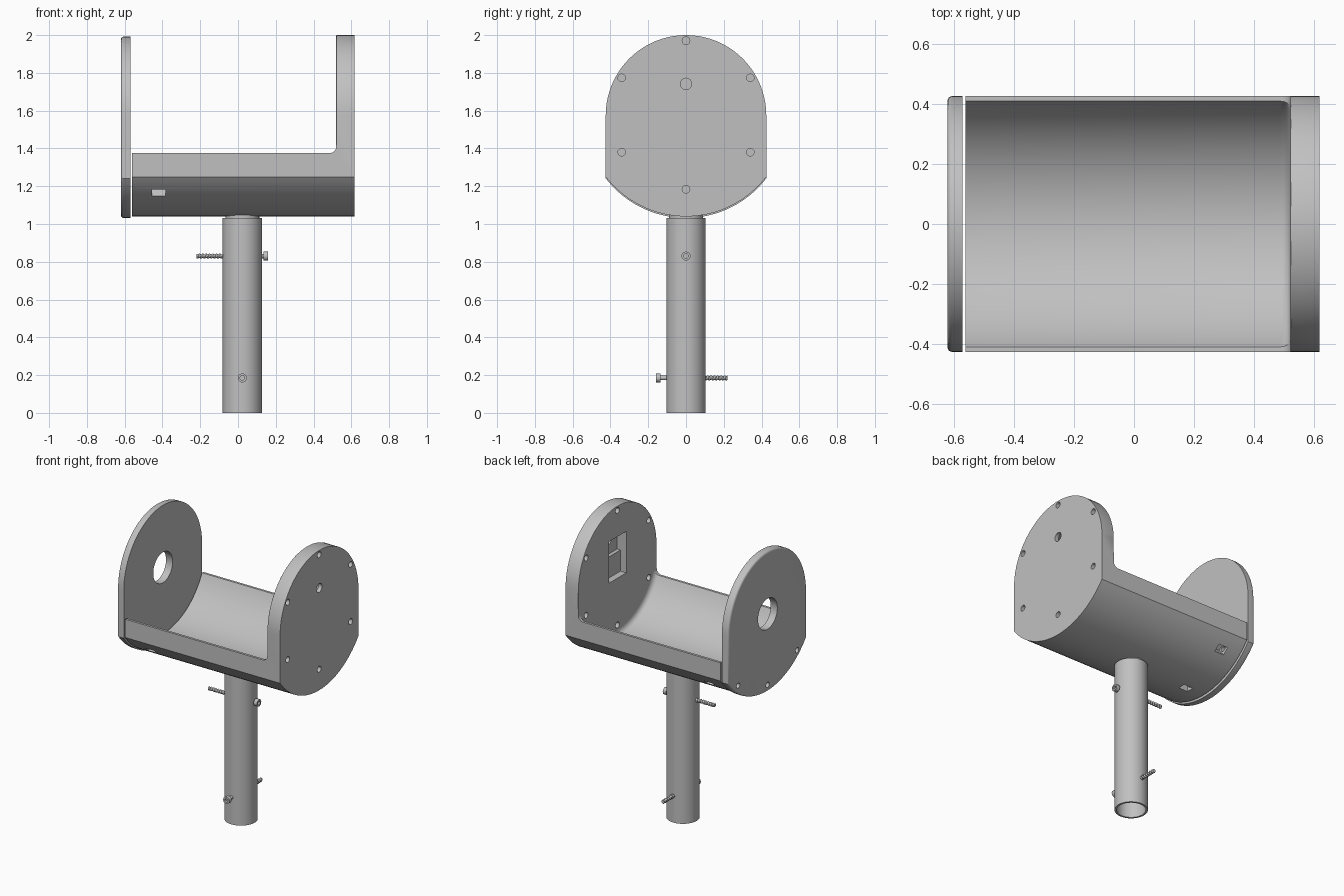
import bpy, bmesh, math
from math import sin, cos, pi, radians

cube = bpy.data.objects.get("Cube")
if cube:
    bpy.data.objects.remove(cube, do_unlink=True)

grey = bpy.data.materials.new("plain grey")
grey.use_nodes = True
GREY = (0.53, 0.53, 0.53, 1)
grey.diffuse_color = GREY
grey.node_tree.nodes["Principled BSDF"].inputs["Base Color"].default_value = GREY

CZ = 1.575          # height of the shared circle centre
TOP_R, SHELL_R, BORE_R = 0.425, 0.535, 0.455
RIM_Z = 1.375
INNER_X = 0.52      # inner face of the fixed end plate
POST_X = 0.023


def make_object(name, bm):
    bmesh.ops.recalc_face_normals(bm, faces=bm.faces)
    mesh = bpy.data.meshes.new(name)
    bm.to_mesh(mesh)
    bm.free()
    obj = bpy.data.objects.new(name, mesh)
    bpy.context.collection.objects.link(obj)
    mesh.materials.append(grey)
    return obj


def arc(r, a0, a1, n, cy=0, cz=CZ):
    return [(cy + r * cos(a0 + (a1 - a0) * i / n), cz + r * sin(a0 + (a1 - a0) * i / n))
            for i in range(n + 1)]


def circle(r, cy, cz, n=24):
    return arc(r, 0, 2 * pi, n, cy, cz)[:-1]


def prism(name, pts, x0, x1, bevel=0, bevel_x=None, segments=4):
    """Extrude a (y, z) outline along x, optionally rounding one end."""
    bm = bmesh.new()
    face = bm.faces.new([bm.verts.new((x0, y, z)) for y, z in pts])
    ext = bmesh.ops.extrude_face_region(bm, geom=[face])
    for v in ext["geom"]:
        if isinstance(v, bmesh.types.BMVert):
            v.co.x = x1
    if bevel:
        round_edges(bm, lambda v: abs(v.co.x - bevel_x) < 1e-4, bevel, segments)
    return make_object(name, bm)


def round_edges(bm, test, width, segments):
    edges = [e for e in bm.edges if all(test(v) for v in e.verts)]
    bmesh.ops.bevel(bm, geom=edges, offset=width, segments=segments, profile=0.5,
                    affect='EDGES', clamp_overlap=True)


def cut(obj, cutters):
    bpy.context.view_layer.objects.active = obj
    for c in cutters:
        c.hide_render = True
        mod = obj.modifiers.new("cut", 'BOOLEAN')
        mod.operation, mod.solver, mod.object = 'DIFFERENCE', 'EXACT', c
        bpy.ops.object.modifier_apply(modifier=mod.name)


def discard(cutters):
    for c in cutters:
        bpy.data.objects.remove(c, do_unlink=True)


def end_outline(dz=0):
    """Round top, straight sides, shallow round bottom."""
    a = math.acos(TOP_R / SHELL_R)
    pts = arc(TOP_R, 0, pi, 40) + arc(SHELL_R, pi + a, 2 * pi - a, 32)
    return [(y, z + dz) for y, z in pts]


def cylinder(name, r, z0, z1):
    bm = bmesh.new()
    bmesh.ops.create_cone(bm, cap_ends=True, segments=48, radius1=r, radius2=r, depth=z1 - z0)
    bmesh.ops.translate(bm, verts=bm.verts, vec=(POST_X, 0, (z0 + z1) / 2))
    return make_object(name, bm)


# Cradle: end outline along x, hollowed with a rounded inner end
cradle = prism("cradle", end_outline(), -0.56, 0.617)
a = math.asin((CZ - RIM_Z) / BORE_R)
hollow = arc(BORE_R, pi + a, 2 * pi - a, 40) + [(0.7, RIM_Z), (0.7, 2.3), (-0.7, 2.3), (-0.7, RIM_Z)]
cutter = prism("hollow_cutter", hollow, -0.7, INNER_X, 0.035, INNER_X)
cut(cradle, [cutter])
discard([cutter])

# Soften the rim of the fixed end plate
bm = bmesh.new()
bm.from_mesh(cradle.data)


def on_plate_rim(v):
    y, z = v.co.y, v.co.z
    rim = math.hypot(y, z - CZ) if z > CZ else abs(y)
    return abs(v.co.x - INNER_X) < 1e-3 and z > RIM_Z + 0.02 and abs(rim - TOP_R) < 1e-3


round_edges(bm, on_plate_rim, 0.012, 3)
bm.to_mesh(cradle.data)
bm.free()

# Fixed plate: ring of screw holes, shaft hole and stepped recess
cutters = []
for i in range(6):
    t = radians(90 + 60 * i)
    cutters.append(prism("screw_cutter", circle(0.02, 0.393 * cos(t), 1.577 + 0.393 * sin(t)), 0.4, 0.7))
cutters.append(prism("shaft_cutter", circle(0.03, 0, 1.742), 0.4, 0.7))
for z0, z1, depth in ((1.505, 1.79, 0.045), (1.65, 1.79, 0.07)):
    box = [(-0.095, z0), (0.095, z0), (0.095, z1), (-0.095, z1)]
    cutters.append(prism("recess_cutter", box, 0.45, INNER_X + depth))

# Open end: nut pockets in the shell, in line with the cover screws
cover_cutters = []
for deg in (-130, -90, -50):
    t = radians(deg)
    c, s = cos(t), sin(t)
    box = [(r * c - w * s, CZ + r * s + w * c)
           for r, w in ((0.47, -0.026), (0.6, -0.026), (0.6, 0.026), (0.47, 0.026))]
    cutters.append(prism("pocket_cutter", box, -0.455, -0.385))
    cover_cutters.append(prism("cover_screw_cutter", circle(0.018, 0.497 * c, CZ + 0.497 * s, 16), -0.7, -0.42))
cut(cradle, cutters + cover_cutters)

# Removable end cover with a central opening
cover = prism("end_cover", end_outline(-0.008), -0.62, -0.57, 0.014, -0.62)
opening = prism("opening_cutter", circle(0.105, 0, 1.565, 40), -0.8, -0.4)
cut(cover, cover_cutters + [opening])
discard(cutters + cover_cutters + [opening])

# Hollow post and the plug joining it to the cradle
post = cylinder("post", 0.104, 0, 1.033)
bore = cylinder("bore_cutter", 0.091, -0.1, 1.2)
cut(post, [bore])
discard([bore])
plug = cylinder("post_plug", 0.09, 0.7, 1.08)


def bolt(name, location, turn):
    """Socket-head bolt along local x with a helical thread at its tip."""
    n, pitch, length = 18, 0.018, 0.38
    rings = [(0.015, 0.012, 0), (0, 0.012, 0), (0, 0.024, 0), (0.025, 0.024, 0),
             (0.025, 0.012, 0), (0.2, 0.012, 0)]
    steps = 50
    rings += [(0.2 + (length - 0.2) * i / steps, 0.0115, 0.0025) for i in range(1, steps + 1)]
    bm = bmesh.new()
    loops = []
    for x, r, ridge in rings:
        loop = []
        for k in range(n):
            t = 2 * pi * k / n
            rr = r + ridge * cos(2 * pi * x / pitch - t)
            loop.append(bm.verts.new((x, rr * cos(t), rr * sin(t))))
        loops.append(loop)
    for p, q in zip(loops, loops[1:]):
        for k in range(n):
            bm.faces.new((p[k], p[(k + 1) % n], q[(k + 1) % n], q[k]))
    bm.faces.new(loops[0])
    bm.faces.new(loops[-1])
    obj = make_object(name, bm)
    obj.location = location
    obj.rotation_euler.z = turn
    return obj


upper = bolt("upper_bolt", (0.16, 0, 0.83), pi)
lower = bolt("lower_bolt", (POST_X, -0.16, 0.185), pi / 2)

# Smooth curved surfaces, keep edges crisp
for obj in (cradle, cover, post, plug, upper, lower):
    bpy.ops.object.select_all(action='DESELECT')
    obj.select_set(True)
    bpy.context.view_layer.objects.active = obj
    bpy.ops.object.shade_smooth_by_angle(angle=radians(30))
